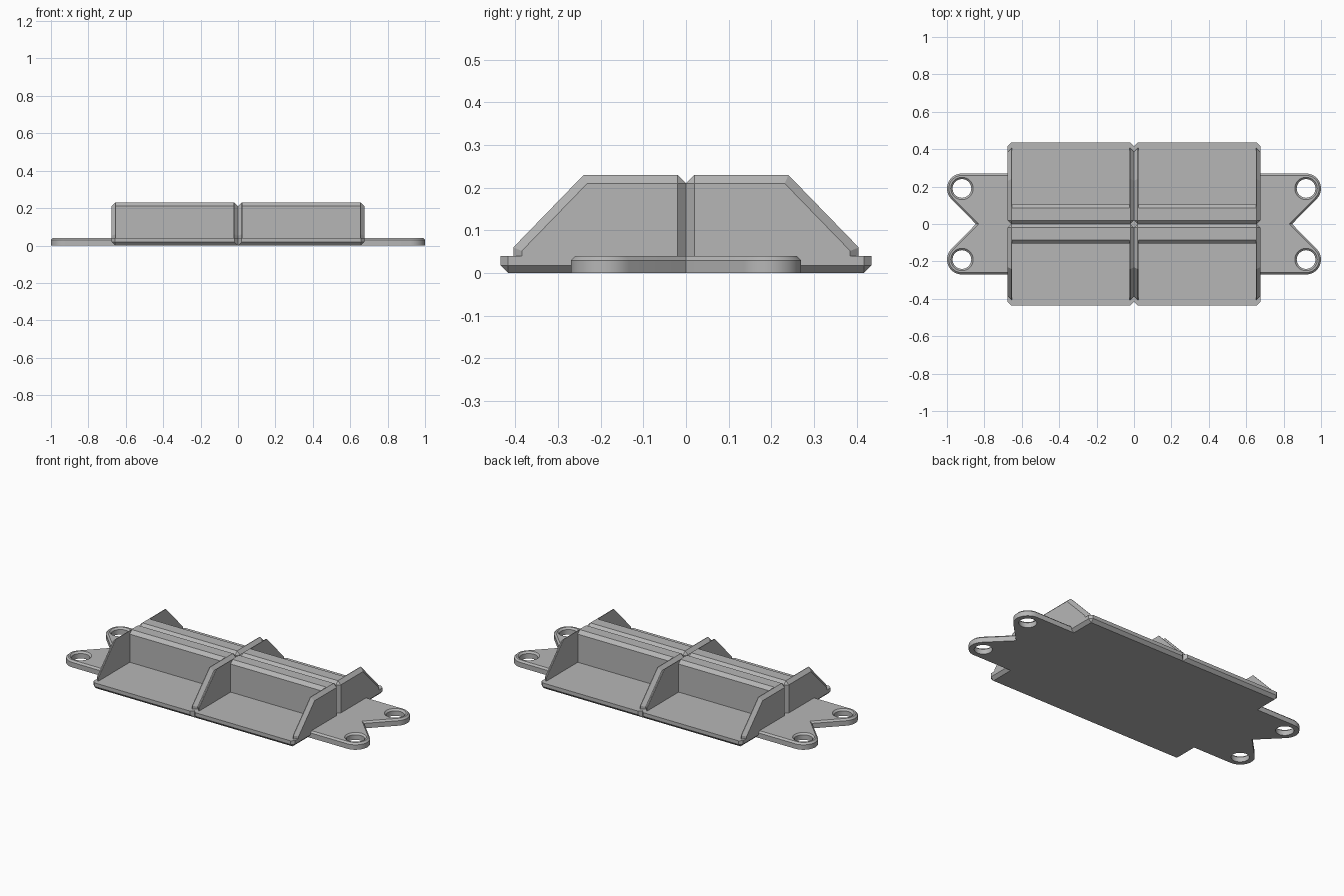
import bpy, bmesh, math
from mathutils import Vector

cube = bpy.data.objects.get("Cube")
if cube:
    bpy.data.objects.remove(cube, do_unlink=True)

# One grey material for every part
grey = bpy.data.materials.new("mid_grey")
grey.use_nodes = True
COLOUR = (0.47, 0.47, 0.47, 1)
grey.diffuse_color = COLOUR
grey.node_tree.nodes["Principled BSDF"].inputs["Base Color"].default_value = COLOUR


def prism(name, points, depth, bevel_rule=None, bevel=0.02):
    """Extrude a polygon along a vector, then chamfer the edges the rule picks."""
    bm = bmesh.new()
    face = bm.faces.new([bm.verts.new(p) for p in points])
    new = bmesh.ops.extrude_face_region(bm, geom=[face])["geom"]
    verts = [g for g in new if isinstance(g, bmesh.types.BMVert)]
    bmesh.ops.translate(bm, verts=verts, vec=Vector(depth))
    bmesh.ops.recalc_face_normals(bm, faces=bm.faces)
    if bevel_rule:
        edges = [e for e in bm.edges if bevel_rule(*[v.co for v in e.verts])]
        bmesh.ops.bevel(bm, geom=edges, offset=bevel, offset_type='OFFSET',
                        segments=1, affect='EDGES', profile=0.5)
    mesh = bpy.data.meshes.new(name)
    bm.to_mesh(mesh)
    bm.free()
    mesh.materials.append(grey)
    obj = bpy.data.objects.new(name, mesh)
    bpy.context.collection.objects.link(obj)
    return obj


def activate(obj):
    bpy.ops.object.select_all(action='DESELECT')
    obj.select_set(True)
    bpy.context.view_layer.objects.active = obj


def cut(obj, cutter):
    mod = obj.modifiers.new("cut", 'BOOLEAN')
    mod.operation = 'DIFFERENCE'
    mod.solver = 'EXACT'
    mod.object = cutter
    cutter.hide_render = True
    activate(obj)
    bpy.ops.object.modifier_apply(modifier=mod.name)
    bpy.data.objects.remove(cutter, do_unlink=True)


def mirror(obj, x=True, y=True):
    mod = obj.modifiers.new("mirror", 'MIRROR')
    mod.use_axis = (x, y, False)
    mod.use_mirror_merge = False


def both(a, b, axis, value):
    return abs(a[axis] - value) < 1e-4 and abs(b[axis] - value) < 1e-4


W, D, BASE, TOP, CH = 0.675, 0.435, 0.04, 0.23, 0.02

# Base tray quarter: chamfered underside and outer corners
def base_edges(a, b):
    bottom = both(a, b, 2, 0)
    outer = both(a, b, 1, D) or both(a, b, 0, W)
    corner = abs(a.z - b.z) > 0.01 and both(a, b, 1, D)
    return (bottom and outer) or corner

base = prism("base_tray", [(0, 0, 0), (W, 0, 0), (W, D, 0), (0, D, 0)],
             (0, 0, BASE), base_edges, 0.018)
mirror(base)

# Bin walls quarter: sloped block with chamfered rims
def wall_edges(a, b):
    side = both(a, b, 0, 0) or both(a, b, 0, W)
    low = both(a, b, 2, CH)
    ridge = both(a, b, 1, 0) and both(a, b, 2, TOP)
    return (side and not low) or ridge

profile = [(0, CH), (0.405, CH), (0.405, 0.06), (0.24, TOP), (0, TOP)]
walls = prism("bin_walls", [(0, y, z) for y, z in profile], (W, 0, 0), wall_edges)

# Open pocket between the side walls, with a chamfered back rim
T = 0.024
pocket = [(0.105, 0), (0.105, TOP - CH), (0.085, TOP), (0.085, 0.3), (0.5, 0.3), (0.5, 0)]
cut(walls, prism("pocket_cutter", [(T, y, z) for y, z in pocket], (W - 2 * T, 0, 0)))
mirror(walls)

# Mounting ears: rounded lobes either side of a notch
CX, CY, R, NOTCH = 0.92, 0.19, 0.08, 0.845
STEPS = 14
to_notch = Vector((NOTCH - CX, -CY))
start = math.atan2(to_notch.y, to_notch.x) + math.acos(R / to_notch.length)
arc = []
for i in range(STEPS + 1):
    t = start + (math.pi / 2 - start) * i / STEPS
    arc.append((CX + R * math.cos(t), CY + R * math.sin(t)))
half = arc + [(0.6, CY + R)]
outline = [(NOTCH, 0)] + half + [(x, -y) for x, y in reversed(half)]
ears = prism("mounting_ears", [(x, y, 0) for x, y in outline], (0, 0, BASE),
             lambda a, b: both(a, b, 2, BASE), 0.01)

# Screw holes with a shallow countersink
def disc(radius, z):
    ring = [2 * math.pi * i / 32 for i in range(32)]
    return [(CX + radius * math.cos(t), CY + radius * math.sin(t), z) for t in ring]

for side in (1, -1):
    hole = prism("hole_cutter", disc(0.05, -0.1), (0, 0, 0.2))
    sink = prism("sink_cutter", disc(0.05, BASE - 0.01), (0, 0, 0.02))
    for v in sink.data.vertices:
        if v.co.z > BASE:
            v.co.x = CX + (v.co.x - CX) * 1.4
            v.co.y = CY + (v.co.y - CY) * 1.4
    for cutter in (hole, sink):
        for v in cutter.data.vertices:
            v.co.y += (side - 1) * CY
        cut(ears, cutter)
mirror(ears, y=False)

activate(ears)
bpy.ops.object.shade_smooth_by_angle(angle=math.radians(30))
